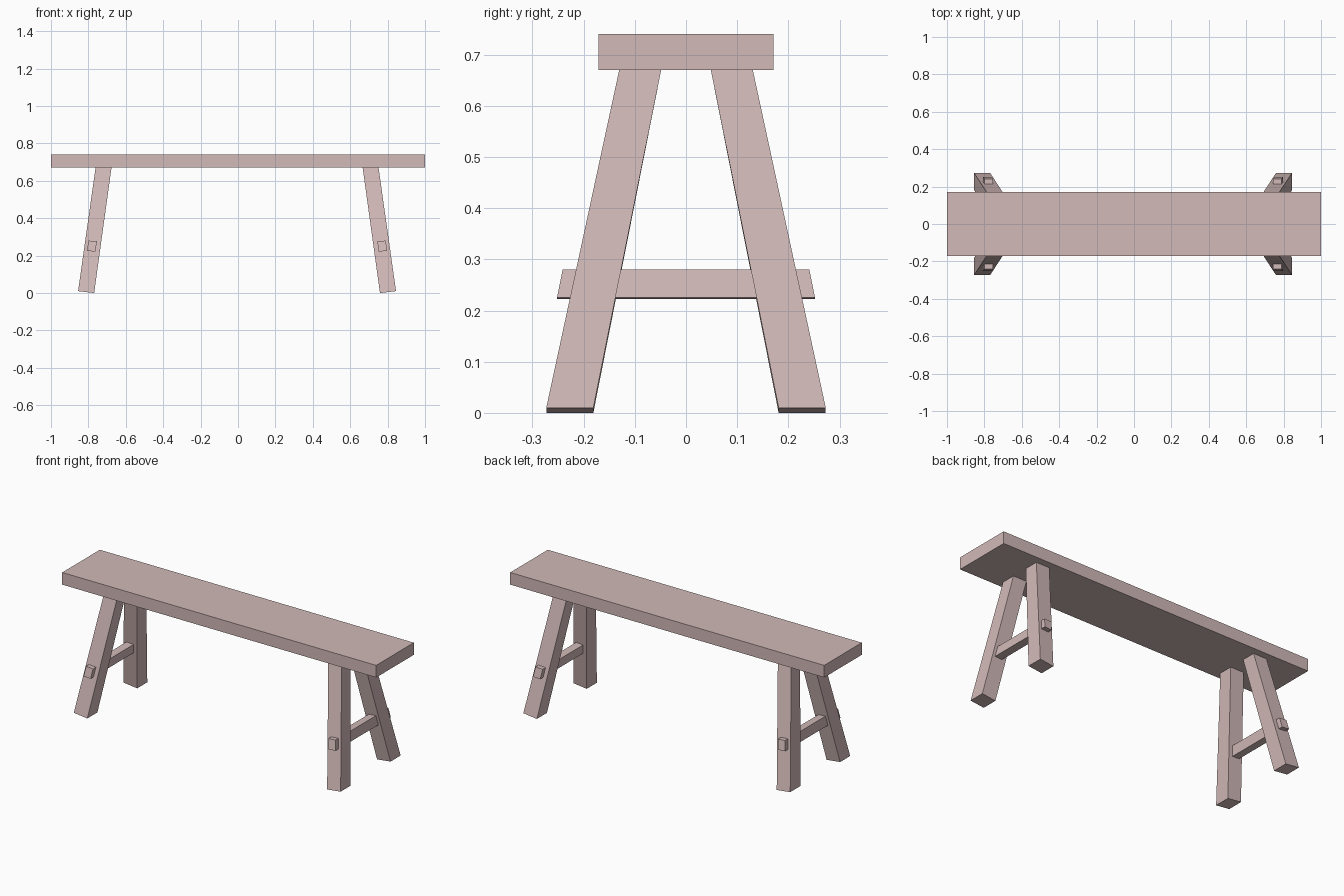
import bpy
import bmesh
from mathutils import Vector

cube = bpy.data.objects.get("Cube")
if cube:
    bpy.data.objects.remove(cube, do_unlink=True)

wood = bpy.data.materials.new("pale_rosy_wood")
wood.use_nodes = True
colour = (0.64, 0.49, 0.48, 1.0)
wood.diffuse_color = colour
wood.node_tree.nodes["Principled BSDF"].inputs["Base Color"].default_value = colour


def block(name, place):
    """Make a cube whose corners (-1 or 1 on each axis) are moved by place()."""
    bm = bmesh.new()
    bmesh.ops.create_cube(bm, size=2)
    for v in bm.verts:
        v.co = Vector(place(*v.co))
    bmesh.ops.recalc_face_normals(bm, faces=bm.faces)
    mesh = bpy.data.meshes.new(name)
    bm.to_mesh(mesh)
    bm.free()
    mesh.materials.append(wood)
    obj = bpy.data.objects.new(name, mesh)
    bpy.context.collection.objects.link(obj)


# Seat plank
block("seat", lambda x, y, z: (x, y * 0.171, 0.705 + z * 0.035))

SHIFT = -0.005  # the leg pairs sit slightly off centre


def leg(side, depth):
    # Splayed both ways; the foot is cut square to the sideways lean
    def place(x, y, z):
        if z > 0:
            px, py, pz = 0.714 + x * 0.0425, 0.0895 + y * 0.041, 0.67
        else:
            px, py, pz = 0.807 + x * 0.043, 0.227 + y * 0.046, 0.005 + x * 0.005
        return side * px + SHIFT, depth * py, pz
    return place


def stretcher(side):
    # Rail through both legs, leaning with them, ends cut to the leg slope
    def place(x, y, z):
        px = 0.776 + x * 0.0225 - z * 0.004
        pz = 0.251 + z * 0.0275 + x * 0.0015
        return side * px + SHIFT, y * (0.2465 - z * 0.0055), pz
    return place


for side, side_name in ((1, "left"), (-1, "right")):
    for depth, depth_name in ((-1, "front"), (1, "back")):
        block(f"{depth_name}_{side_name}_leg", leg(side, depth))
    block(f"{side_name}_stretcher", stretcher(side))
